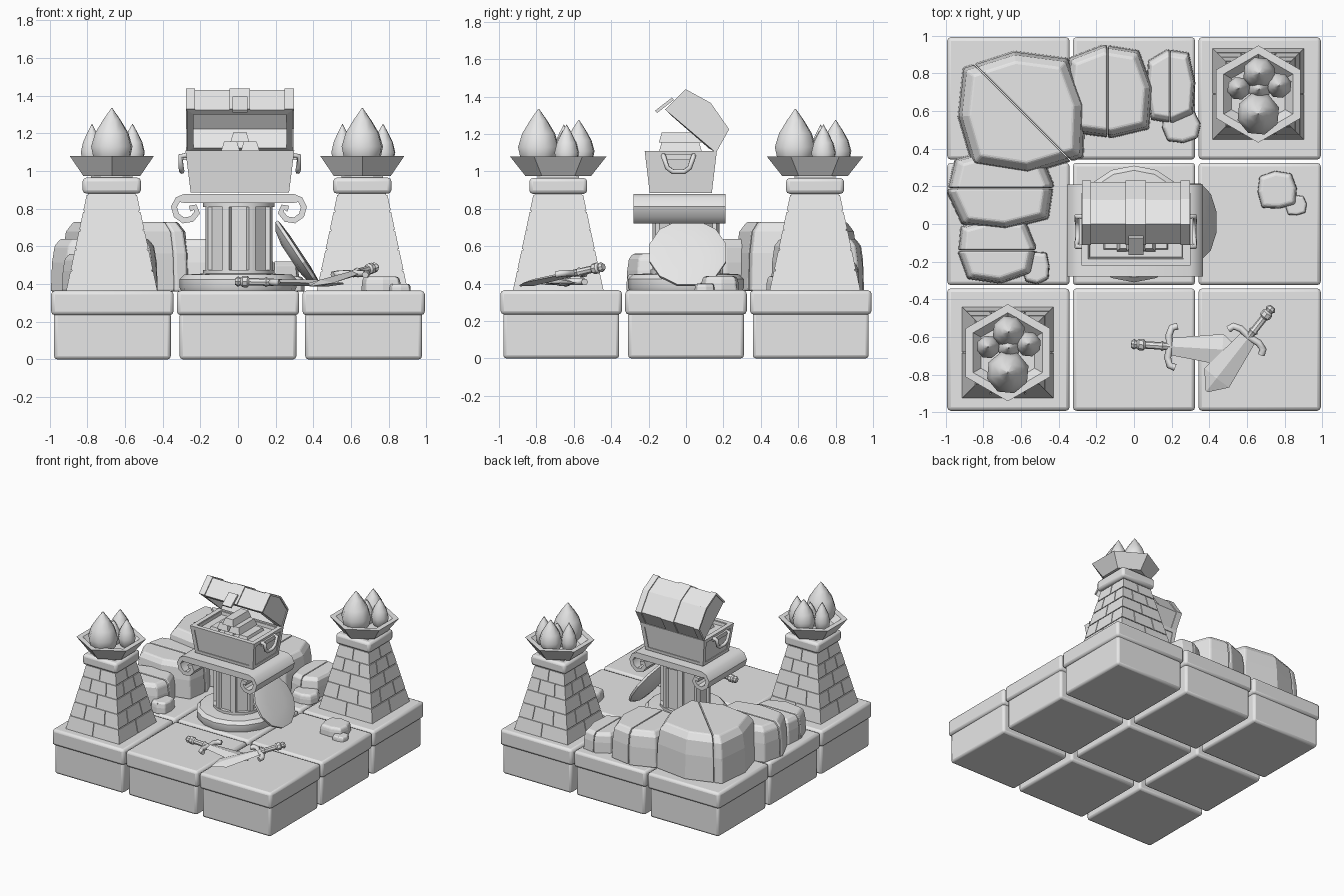
import bpy, bmesh, math, random
from math import pi, sin, cos
from mathutils import Vector, Matrix

cube = bpy.data.objects.get("Cube")
if cube:
    bpy.data.objects.remove(cube)
random.seed(4)

stone = bpy.data.materials.new("stone_grey")
stone.use_nodes = True
stone.diffuse_color = (0.8, 0.8, 0.8, 1)
stone.node_tree.nodes["Principled BSDF"].inputs["Base Color"].default_value = (0.8, 0.8, 0.8, 1)


def finish(name, bm, bevel=0, smooth=0, segments=2):
    bmesh.ops.recalc_face_normals(bm, faces=bm.faces)
    mesh = bpy.data.meshes.new(name)
    bm.to_mesh(mesh)
    bm.free()
    mesh.materials.append(stone)
    if smooth:
        mesh.shade_smooth()
        mesh.set_sharp_from_angle(angle=math.radians(smooth))
    ob = bpy.data.objects.new(name, mesh)
    bpy.context.collection.objects.link(ob)
    if bevel:
        mod = ob.modifiers.new("edge", "BEVEL")
        mod.width, mod.segments, mod.limit_method = bevel, segments, "ANGLE"
    return ob


def loft_mesh(rings):
    """Skin closed rings of points and cap both ends."""
    bm = bmesh.new()
    loops = [[bm.verts.new(p) for p in ring] for ring in rings]
    n = len(loops[0])
    for a, b in zip(loops, loops[1:]):
        for i in range(n):
            j = (i + 1) % n
            bm.faces.new((a[i], a[j], b[j], b[i]))
    bm.faces.new(loops[0])
    bm.faces.new(loops[-1])
    return bm


def loft(name, rings, **kw):
    return finish(name, loft_mesh(rings), **kw)


def rect(x, y, hx, hy, z):
    return [(x + sx * hx, y + sy * hy, z) for sx, sy in ((-1, -1), (1, -1), (1, 1), (-1, 1))]


def ngon(n, r, x, y, z, phase=0.0):
    return [(x + r * cos(phase + 2 * pi * i / n), y + r * sin(phase + 2 * pi * i / n), z) for i in range(n)]


def box(name, x, y, hx, hy, z0, z1, **kw):
    return loft(name, [rect(x, y, hx, hy, z0), rect(x, y, hx, hy, z1)], **kw)


def tube(name, points, radius):
    cu = bpy.data.curves.new(name, "CURVE")
    cu.dimensions, cu.bevel_depth, cu.bevel_resolution = "3D", radius, 1
    cu.use_fill_caps = True
    sp = cu.splines.new("POLY")
    sp.points.add(len(points) - 1)
    for p, co in zip(sp.points, points):
        p.co = (*co, 1)
    cu.materials.append(stone)
    ob = bpy.data.objects.new(name, cu)
    bpy.context.collection.objects.link(ob)
    return ob


# Floor: nine capped blocks
for i in (-1, 0, 1):
    for j in (-1, 0, 1):
        x, y = i * 0.667, j * 0.667
        box("floor_block", x, y, 0.31, 0.31, 0, 0.25, bevel=0.018, smooth=40)
        box("floor_cap", x, y, 0.325, 0.325, 0.235, 0.365, bevel=0.02, smooth=40)


# Brick towers with fire bowls
def tower(cx, cy):
    def half(z):
        return 0.245 + (z - 0.365) * (0.135 - 0.245) / 0.515
    levels = [0.365, 0.475, 0.585, 0.69, 0.79, 0.88]
    loft("tower_core", [rect(cx, cy, half(z) - 0.01, half(z) - 0.01, z) for z in (0.365, 0.88)])
    for row, (z0, z1) in enumerate(zip(levels, levels[1:])):
        cuts = (-1, 0, 1) if row % 2 == 0 else (-1, -0.42, 0.42, 1)
        spans = list(zip(cuts, cuts[1:]))
        for ax, bx in spans:
            for ay, by in spans:
                rings = []
                for z in (z0, z1 - 0.007):
                    h, g = half(z), 0.003
                    rings.append(rect(cx + h * (ax + bx) / 2, cy + h * (ay + by) / 2,
                                      h * (bx - ax) / 2 - g, h * (by - ay) / 2 - g, z))
                loft("tower_brick", rings)
    box("tower_collar", cx, cy, 0.155, 0.155, 0.88, 0.965, bevel=0.02, smooth=40)
    box("tower_neck", cx, cy, 0.11, 0.11, 0.95, 0.99)
    loft("fire_bowl", [ngon(6, r, cx, cy, z, pi / 2)
                       for r, z in ((0.175, 0.975), (0.258, 1.08), (0.212, 1.08), (0.165, 1.03))])
    flames = ((0, -0.105, 0.115, 1.335), (0.005, 0.11, 0.088, 1.275), (-0.105, 0.03, 0.062, 1.25),
              (0.11, 0.045, 0.068, 1.25), (0.005, 0.025, 0.06, 1.22))
    shape = ((0.55, 0), (0.88, 0.15), (1, 0.35), (0.8, 0.58), (0.42, 0.8), (0.02, 1))
    for dx, dy, r, top in flames:
        loft("flame", [ngon(8, r * k, cx + dx, cy + dy, 1.02 + t * (top - 1.02), 0.3) for k, t in shape],
             smooth=50)


tower(-0.67, -0.683)
tower(0.66, 0.69)


# Boulders, the larger ones split by a crack
def rock(x, y, hx, hy, top, crack=None):
    jit = [random.uniform(0.94, 1.05) * (1.17 if i % 2 else 1) for i in range(8)]
    rings = []
    for k, t in ((1.02, 0), (1, 0.55), (0.95, 0.86), (0.83, 1)):
        rings.append([(x + hx * k * jit[i] * cos(i * pi / 4 + 0.1), y + hy * k * jit[i] * sin(i * pi / 4 + 0.1),
                       0.36 + t * (top - 0.36)) for i in range(8)])
    if crack is None:
        loft("small_rock", rings, bevel=0.008)
        return
    for side in (-1, 1):
        bm = loft_mesh(rings)
        nrm = Vector((-sin(crack), cos(crack), 0)) * side
        res = bmesh.ops.bisect_plane(bm, geom=bm.verts[:] + bm.edges[:] + bm.faces[:],
                                     plane_co=Vector((x, y, 0)) + nrm * 0.002, plane_no=nrm, clear_inner=True)
        rim = [e for e in res["geom_cut"] if isinstance(e, bmesh.types.BMEdge)]
        bmesh.ops.holes_fill(bm, edges=rim, sides=0)
        finish("boulder", bm, bevel=0.01)


rock(-0.6, 0.6, 0.35, 0.32, 0.73, -pi / 4)
rock(-0.14, 0.7, 0.23, 0.25, 0.64, pi / 2)
rock(0.19, 0.73, 0.13, 0.19, 0.52, pi / 2)
rock(0.25, 0.52, 0.1, 0.09, 0.44)
rock(-0.71, 0.19, 0.27, 0.21, 0.64, 0)
rock(-0.73, -0.14, 0.21, 0.17, 0.56, 0)
rock(-0.52, -0.23, 0.075, 0.085, 0.45)
rock(0.76, 0.18, 0.105, 0.1, 0.44)
rock(0.86, 0.1, 0.055, 0.055, 0.40)

# Pedestal: round foot, fluted column, scroll capital
loft("pedestal_foot", [ngon(16, r, 0, 0, z) for r, z in
                       ((0.3, 0.36), (0.31, 0.38), (0.31, 0.425), (0.285, 0.45), (0.2, 0.455))], smooth=35)


def fluted(z):
    ring = []
    for k in range(8):
        mid = k * pi / 4
        for da, r in ((-0.39, 0.186), (-0.29, 0.186), (-0.25, 0.165), (0.25, 0.165), (0.29, 0.186)):
            ring.append((0.005 + r * cos(mid + da), r * sin(mid + da), z))
    return ring


loft("column", [fluted(0.46), fluted(0.82)])
for z0, z1 in ((0.45, 0.475), (0.81, 0.835)):
    loft("column_band", [ngon(16, 0.19, 0.005, 0, z) for z in (z0, z1)], smooth=35)

curl = [Vector(p) for p in ((0, 0.855), (0.29, 0.855), (0.325, 0.848), (0.345, 0.81), (0.332, 0.765),
                            (0.295, 0.738), (0.25, 0.745), (0.222, 0.78), (0.233, 0.808), (0.262, 0.8))]
for side in (-1, 1):
    rings = []
    for i, p in enumerate(curl):
        t = (curl[min(i + 1, len(curl) - 1)] - curl[max(i - 1, 0)]).normalized()
        n = Vector((-t.y, t.x)) * (0.024 if i < 2 else 0.016)
        rings.append([(0.005 + side * q.x, y, q.y)
                      for q, y in ((p + n, -0.28), (p + n, 0.21), (p - n, 0.21), (p - n, -0.28))])
    loft("scroll_capital", rings, smooth=40)

# Chest body: hollow tapered box with trim
CX, CY = 0.01, -0.028


def chest_ring(z, grow=0.0):
    t = (z - 0.885) / 0.225
    return rect(CX, CY, 0.255 + 0.028 * t + grow, 0.16 + 0.027 * t + grow, z)


loft("chest_body", [chest_ring(0.885), chest_ring(1.105), chest_ring(1.105, -0.035), chest_ring(0.96, -0.035)])
for z0, z1 in ((0.885, 0.91), (1.08, 1.11)):
    loft("chest_trim", [chest_ring(z0, -0.03), chest_ring(z0, 0.006), chest_ring(z1, 0.006), chest_ring(z1, -0.03),
                        chest_ring(z0, -0.03)])
for k in range(4):
    rings = []
    for z in (0.89, 1.1):
        px, py, _ = chest_ring(z, -0.01)[k]
        rings.append(rect(px, py, 0.016, 0.016, z))
    loft("chest_corner", rings)
for side in (-1, 1):
    pts = ((0.28, -0.12, 1.085), (0.315, -0.12, 1.08), (0.312, -0.1, 1.02), (0.308, -0.07, 0.998), (0.308, -0.01, 0.998),
           (0.312, 0.02, 1.02), (0.315, 0.04, 1.08), (0.28, 0.04, 1.085))
    tube("chest_handle", [(CX + side * x, y, z) for x, y, z in pts], 0.014)
    box("handle_mount", CX + side * 0.288, -0.04, 0.014, 0.085, 1.06, 1.09)

# Chest lid: open shell with raised bands
arc = [Vector(p) for p in ((-0.105, 1.325), (0, 1.43), (0.128, 1.36), (0.222, 1.225), (0.155, 1.105))]
mid = Vector((0.03, 1.22))
bm = loft_mesh([[(x, p.x, p.y) for p in arc] for x in (CX - 0.28, CX + 0.28)])
bmesh.ops.recalc_face_normals(bm, faces=bm.faces)
mouth = max(bm.faces, key=lambda f: f.normal.dot(Vector((0, -0.64, -0.77))))
bmesh.ops.delete(bm, geom=[mouth], context="FACES_ONLY")
lid = finish("chest_lid", bm)
shell = lid.modifiers.new("wall", "SOLIDIFY")
shell.thickness, shell.offset, shell.use_even_offset = 0.035, -1, True
for x, w in ((CX, 0.055), (CX - 0.262, 0.025), (CX + 0.262, 0.025)):
    outline = [mid + (p - mid) * 1.045 for p in arc] + [mid + (p - mid) * 0.96 for p in reversed(arc)]
    loft("lid_band", [[(x + s * w, p.x, p.y) for p in outline] for s in (-1, 1)])
latch = [(-0.165, 1.325), (-0.075, 1.395), (-0.065, 1.382), (-0.155, 1.312)]
loft("lid_latch", [[(x, y, z) for y, z in latch] for x in (CX - 0.04, CX + 0.04)])

# Ingots heaped in the chest
for x, z in ((-0.13, 0.99), (0, 0.99), (0.13, 0.99), (-0.13, 1.05), (0, 1.05), (0.13, 1.05),
             (-0.05, 1.105), (0.055, 1.105), (0, 1.155)):
    loft("ingot", [rect(CX + x, -0.03, 0.05, 0.115, z), rect(CX + x, -0.03, 0.034, 0.1, z + 0.052)])

# Round shield leaning on the column
tilt = Matrix.Translation((0.315, 0.01, 0.56)) @ Vector((0.83, 0, 0.55)).to_track_quat("Z", "Y").to_matrix().to_4x4()
ob = loft("shield", [ngon(12, r, 0, 0, z, 0.26) for r, z in
                     ((0.09, -0.045), (0.17, -0.03), (0.212, -0.005), (0.212, 0.012), (0.19, 0.016), (0.1, 0.022))],
          smooth=30)
ob.matrix_world = tilt


# Swords: blade, guard, grip and pommel along local x
def sword(guard_at, direction):
    frame = Matrix.Translation(guard_at) @ Vector(direction).to_track_quat("X", "Z").to_matrix().to_4x4()
    blade = [[(x, -w, 0), (x, 0, -h), (x, w, 0), (x, 0, h)]
             for x, w, h in ((0, 0.045, 0.016), (0.28, 0.083, 0.018), (0.37, 0.01, 0.004))]
    grip = [[(x, y, z) for y, z, _ in ngon(8, r, 0, 0, 0)] for x, r in
            ((0, 0.02), (-0.03, 0.02), (-0.04, 0.027), (-0.05, 0.02), (-0.13, 0.02), (-0.14, 0.03), (-0.165, 0.03),
             (-0.175, 0.02), (-0.19, 0.028), (-0.205, 0.018))]
    parts = [loft("sword_blade", blade), loft("sword_grip", grip, smooth=35),
             tube("sword_guard", [(0.035, -0.11, 0), (0.005, -0.1, 0), (-0.008, -0.06, 0), (0, 0, 0),
                                  (-0.008, 0.06, 0), (0.005, 0.1, 0), (0.035, 0.11, 0)], 0.019)]
    for p in parts:
        p.matrix_world = frame


sword((0.19, -0.65, 0.41), (1, -0.06, -0.02))
sword((0.61, -0.6, 0.455), (-0.345, -0.44, -0.1))
